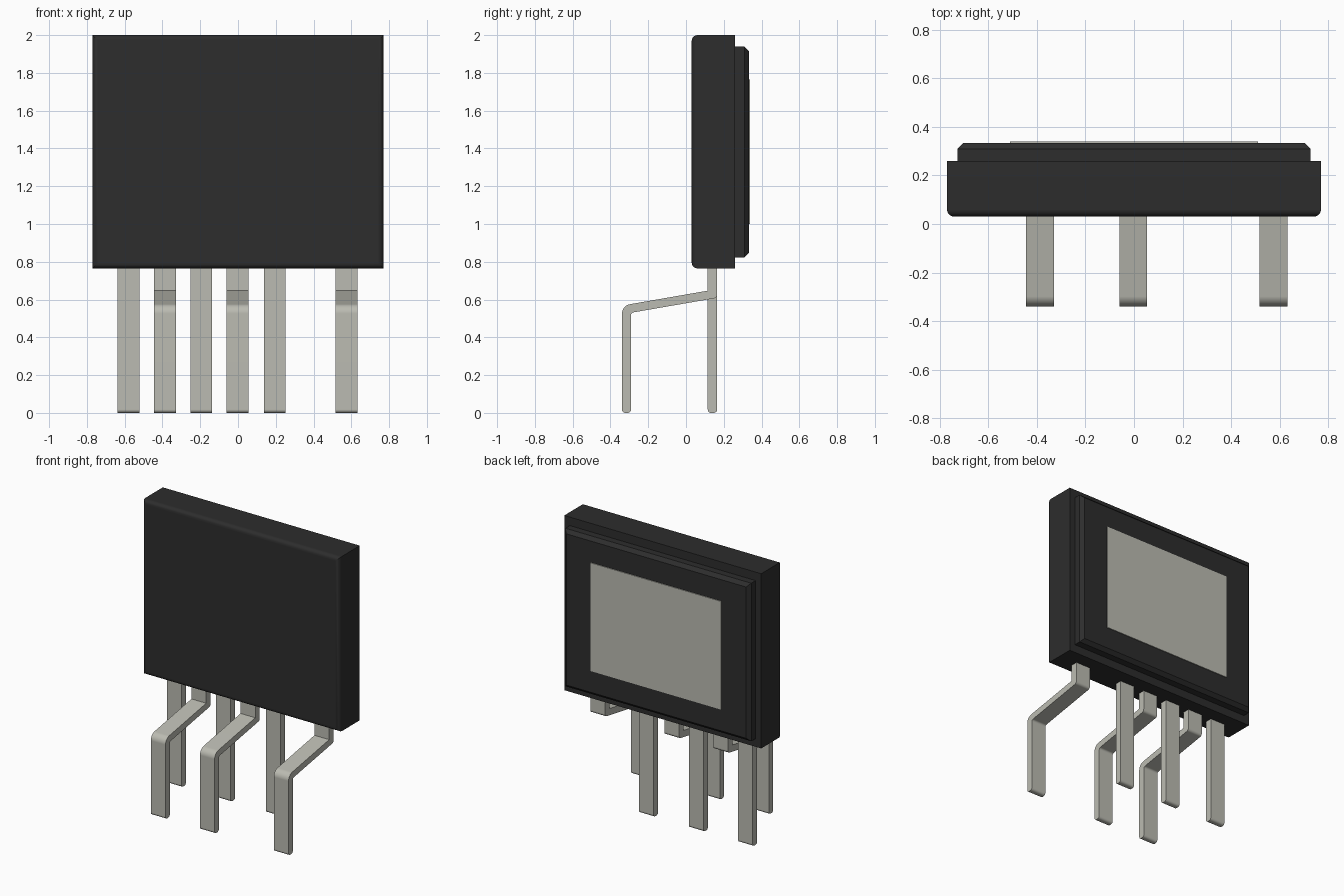
import bpy, bmesh, math
from mathutils import Vector

cube = bpy.data.objects.get("Cube")
if cube:
    bpy.data.objects.remove(cube, do_unlink=True)


def material(name, rgb):
    m = bpy.data.materials.new(name)
    m.use_nodes = True
    m.diffuse_color = (*rgb, 1)
    bsdf = next(n for n in m.node_tree.nodes if n.type == 'BSDF_PRINCIPLED')
    bsdf.inputs["Base Color"].default_value = (*rgb, 1)
    return m


BLACK = material("black plastic", (0.026, 0.026, 0.026))
METAL = material("tinned metal", (0.50, 0.50, 0.445))


def finish(name, bm, mat):
    bmesh.ops.recalc_face_normals(bm, faces=bm.faces)
    me = bpy.data.meshes.new(name)
    bm.to_mesh(me)
    bm.free()
    me.materials.append(mat)
    ob = bpy.data.objects.new(name, me)
    bpy.context.collection.objects.link(ob)
    return ob


def activate(ob):
    bpy.ops.object.select_all(action='DESELECT')
    ob.select_set(True)
    bpy.context.view_layer.objects.active = ob


def smooth(ob):
    activate(ob)
    bpy.ops.object.shade_smooth_by_angle(angle=math.radians(30))
    ob.modifiers.new("even shading", 'WEIGHTED_NORMAL').keep_sharp = True


def block(name, lo, hi, mat, bevel=0, segments=1, face_dir=0):
    """Box between two corners; bevels the rim of its front (-1) or back (+1) face."""
    lo, hi = Vector(lo), Vector(hi)
    bm = bmesh.new()
    bmesh.ops.create_cube(bm, size=1)
    for v in bm.verts:
        v.co = (lo + hi) / 2 + v.co * (hi - lo)
    if bevel:
        y = lo.y if face_dir < 0 else hi.y
        rim = [e for e in bm.edges if all(abs(v.co.y - y) < 1e-5 for v in e.verts)]
        bmesh.ops.bevel(bm, geom=rim, offset=bevel, segments=segments,
                        profile=0.5, affect='EDGES')
    return finish(name, bm, mat)


def rounded(corners, steps=6):
    """Outline in (y, z) from corners (y, z, radius)."""
    pts = []
    for i, (y, z, r) in enumerate(corners):
        p = Vector((y, z))
        if r == 0:
            pts.append(p)
            continue
        a = (Vector(corners[i - 1][:2]) - p).normalized()
        b = (Vector(corners[(i + 1) % len(corners)][:2]) - p).normalized()
        half = a.angle(b) / 2
        centre = p + (a + b).normalized() * (r / math.sin(half))
        start = p + a * (r / math.tan(half)) - centre
        end = p + b * (r / math.tan(half)) - centre
        sweep = start.angle(end)
        for k in range(steps + 1):
            t = k / steps
            pts.append(centre + (start * math.sin((1 - t) * sweep)
                                 + end * math.sin(t * sweep)) / math.sin(sweep))
    return pts


def lead(name, x, corners, width=0.115):
    bm = bmesh.new()
    face = bm.faces.new([bm.verts.new((x - width / 2, p.x, p.y)) for p in rounded(corners)])
    out = bmesh.ops.extrude_face_region(bm, geom=[face])["geom"]
    bmesh.ops.translate(bm, vec=(width, 0, 0),
                        verts=[g for g in out if isinstance(g, bmesh.types.BMVert)])
    smooth(finish(name, bm, METAL))


# Moulded body with rounded front rim
body = block("body", (-0.77, 0.03, 0.765), (0.77, 0.26, 2.0), BLACK, 0.03, 4, -1)

# Round pin-one dimple sunk into the front
bm = bmesh.new()
bmesh.ops.create_cone(bm, cap_ends=True, segments=40, radius1=0.077, radius2=0.077, depth=0.04)
for v in bm.verts:
    v.co = Vector((v.co.x - 0.578, v.co.z + 0.03, v.co.y + 0.915))
cutter = finish("dimple_cutter", bm, BLACK)
cutter.hide_render = True
cut = body.modifiers.new("dimple", 'BOOLEAN')
cut.operation, cut.solver, cut.object = 'DIFFERENCE', 'EXACT', cutter
activate(body)
bpy.ops.object.modifier_apply(modifier=cut.name)
bpy.data.objects.remove(cutter, do_unlink=True)
smooth(body)

# Chamfered back step and exposed metal pad
block("back_step", (-0.727, 0.25, 0.823), (0.727, 0.333, 1.94), BLACK, 0.024, 1, 1)
block("heat_pad", (-0.51, 0.32, 1.0), (0.51, 0.339, 1.765), METAL)

# Straight rear leads
STRAIGHT = [(0.115, 0.80, 0), (0.115, 0, 0.018), (0.165, 0, 0.018), (0.165, 0.80, 0)]
for i, x in enumerate((-0.58, -0.195, 0.195)):
    lead(f"straight_lead_{i + 1}", x, STRAIGHT)

# Leads bent forward
BENT = [(0.115, 0.80, 0), (0.115, 0.647, 0), (-0.339, 0.568, 0.05),
        (-0.339, 0, 0.018), (-0.291, 0, 0.018), (-0.291, 0.530, 0.015),
        (0.165, 0.609, 0.02), (0.165, 0.80, 0)]
for i, x in enumerate((-0.387, -0.003, 0.575)):
    lead(f"bent_lead_{i + 1}", x, BENT)
